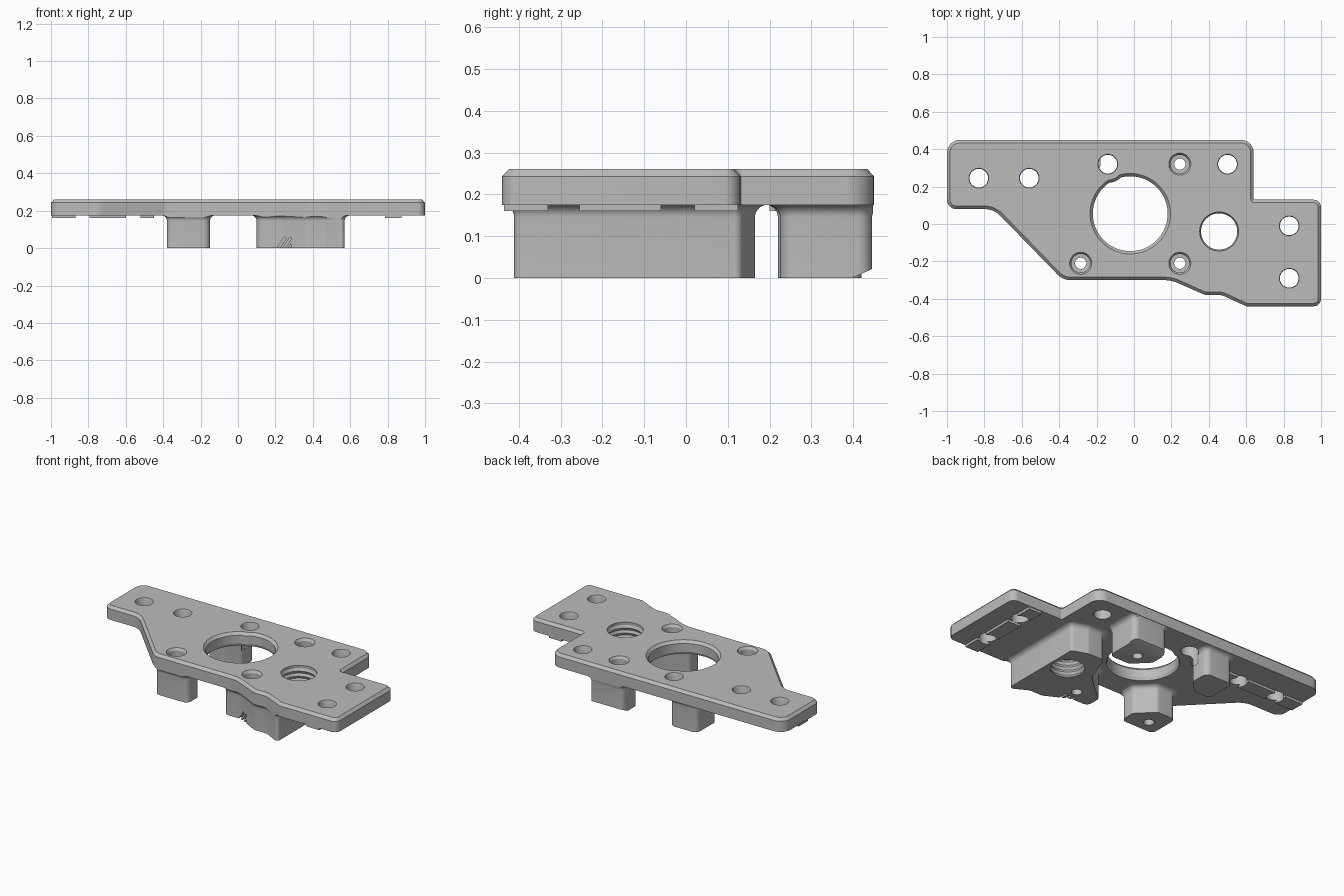
import bpy, bmesh, math
from mathutils import Vector, Matrix

if "Cube" in bpy.data.objects:
    bpy.data.objects.remove(bpy.data.objects["Cube"])

grey = bpy.data.materials.new("grey plastic")
grey.use_nodes = True
grey.diffuse_color = (0.5, 0.5, 0.5, 1)
grey.node_tree.nodes["Principled BSDF"].inputs["Base Color"].default_value = (0.5, 0.5, 0.5, 1)


def rounded(corners, steps=8):
    """Outline from (x, y, radius) corners, counter-clockwise."""
    pts, n = [], len(corners)
    for i, (x, y, r) in enumerate(corners):
        p = Vector((x, y))
        a = (Vector(corners[i - 1][:2]) - p).normalized()
        b = (Vector(corners[(i + 1) % n][:2]) - p).normalized()
        half = a.angle(b) / 2
        mid = p + (a + b).normalized() * (r / math.sin(half))
        start = p + a * (r / math.tan(half)) - mid
        end = p + b * (r / math.tan(half)) - mid
        sweep = start.angle_signed(end)
        for k in range(steps + 1):
            pts.append(mid + Matrix.Rotation(-sweep * k / steps, 2) @ start)
    return pts


def circle(x, y, r, n=48):
    return [Vector((x + r * math.cos(2 * math.pi * k / n), y + r * math.sin(2 * math.pi * k / n)))
            for k in range(n)]


def grow(pts, d):
    """Offset an outline outwards by d."""
    out = []
    for i, p in enumerate(pts):
        e = (p - pts[i - 1]).normalized()
        f = (pts[(i + 1) % len(pts)] - p).normalized()
        n1, n2 = Vector((e.y, -e.x)), Vector((f.y, -f.x))
        out.append(p + (n1 + n2) * (d / max(0.3, 1 + n1.dot(n2))))
    return out


def loft(name, outline, levels):
    """Solid from an outline stacked at (z, offset) levels."""
    bm = bmesh.new()
    rings = [[bm.verts.new((p.x, p.y, z)) for p in grow(outline, d)] for z, d in levels]
    n = len(outline)
    for lo, hi in zip(rings, rings[1:]):
        for i in range(n):
            j = (i + 1) % n
            bm.faces.new((lo[i], lo[j], hi[j], hi[i]))
    bm.faces.new(rings[0][::-1])
    bm.faces.new(rings[-1])
    return finish(name, bm)


def box(name, size, matrix):
    bm = bmesh.new()
    bmesh.ops.create_cube(bm, size=1, matrix=matrix @ Matrix.Diagonal((*size, 1)))
    return finish(name, bm)


def finish(name, bm):
    bmesh.ops.recalc_face_normals(bm, faces=bm.faces)
    mesh = bpy.data.meshes.new(name)
    bm.to_mesh(mesh)
    bm.free()
    mesh.materials.append(grey)
    ob = bpy.data.objects.new(name, mesh)
    bpy.context.collection.objects.link(ob)
    return ob


# Plate with chamfered top edge
plate_outline = rounded([
    (-1, .08, .05), (-.75, .08, .12), (-.38, -.3, .1), (.2, -.3, .2), (.38, -.38, .08),
    (.47, -.38, .08), (.6, -.44, .03), (1, -.44, .04), (1, .13, .04), (.64, .13, .006),
    (.64, .45, .07), (-1, .45, .07)])
plate = loft("plate", plate_outline, [(.175, 0), (.243, 0), (.26, -.016)])

# Legs flaring into the underside of the plate
flare = [(0, 0)] + [(.145 + .03 * math.sin(t * math.pi / 12), .03 * (1 - math.cos(t * math.pi / 12)))
                    for t in range(7)] + [(.18, .03)]
legs = {
    "front_right_leg": [(-.38, -.29, .03), (-.15, -.29, .035), (-.15, -.19, .03),
                        (-.25, -.09, .03), (-.38, -.09, .035)],
    "back_right_leg": [(-.37, .22, .03), (-.26, .22, .03), (-.18, .3, .03),
                       (-.18, .42, .035), (-.37, .42, .035)],
    "back_left_leg": [(.13, .32, .03), (.225, .225, .03), (.37, .225, .035),
                      (.37, .445, .035), (.13, .445, .035)],
    "threaded_block": [(.1, -.287, .035), (.22, -.287, .1), (.37, -.365, .06), (.46, -.365, .06),
                       (.57, -.425, .02), (.57, .13, .02), (.47, .165, .04), (.36, .165, .04),
                       (.29, -.02, .1), (.22, -.09, .05), (.1, -.19, .035)],
}
legs = [loft(name, rounded(c), flare) for name, c in legs.items()]

# Raised strips under the two ends, broken at each hole
end_holes = [(-.83, .245), (-.56, .245), (.83, -.01), (.83, -.29)]
strips = []
for lo, hi in ((-.995, -.87), (-.795, -.6), (-.52, -.45)):
    strips.append(box("right_strip", (hi - lo, .09, .02),
                      Matrix.Translation(((lo + hi) / 2, .245, .17))))
for lo, hi in ((-.435, -.33), (-.255, -.06), (.02, .125)):
    strips.append(box("left_strip", (.09, hi - lo, .02),
                      Matrix.Translation((.83, (lo + hi) / 2, .17))))

# Cutters: plain holes and stepped screw holes
cutters = []
for x, y in end_holes + [(-.14, .32), (.5, .32)]:
    cutters.append(loft("cutter", circle(x, y, .05), [(.1, 0), (.253, 0), (.27, .008)]))
for x, y in ((-.285, -.21), (.245, -.21), (.245, .32)):
    cutters.append(loft("cutter", circle(x, y, .03),
                        [(-.1, 0), (.12, 0), (.121, .02), (.245, .02), (.27, .035)]))

# Cutter: large centre opening, kept clear of the neighbouring hole
opening, keep = [], Vector((-.14, .32))
for p in circle(-.02, .055, .2, 96):
    gap = p - keep
    opening.append(keep + gap.normalized() * .1 if gap.length < .1 else p)
cutters.append(loft("cutter", opening, [(.1, .012), (.18, .006), (.19, 0), (.243, 0), (.27, .024)]))

# Cutter: threaded hole as stacked ridges
ridges = [(-.03 + .016 * k, .008 if k % 2 else 0) for k in range(18)] + [(.27, .006)]
cutters.append(loft("cutter", circle(.455, -.04, .097), ridges))

# Cutters: slanted grooves on the block and sloped foot of the back left leg
for x in (.225, .255, .285):
    cutters.append(box("cutter", (.012, .06, .1),
                       Matrix.Translation((x, -.29, .015)) @ Matrix.Rotation(.6, 4, 'Y')))
tilt = math.atan2(.02, .045)
cutters.append(box("cutter", (.4, .1, .1),
                   Matrix.Translation((.25, .42 + .05 * math.sin(tilt), .01 - .05 * math.cos(tilt)))
                   @ Matrix.Rotation(tilt, 4, 'X')))
envelope = loft("envelope", plate_outline, [(-.05, -.003), (.3, -.003)])


def cut(ob, tool, operation):
    mod = ob.modifiers.new("cut", 'BOOLEAN')
    mod.object, mod.operation, mod.solver = tool, operation, 'EXACT'


def overlaps(a, b):
    def span(o, i):
        values = [v.co[i] for v in o.data.vertices]
        return min(values), max(values)
    return all(span(a, i)[0] < span(b, i)[1] and span(b, i)[0] < span(a, i)[1] for i in range(3))


parts = [plate] + legs + strips
for ob in parts:
    if ob in legs:
        cut(ob, envelope, 'INTERSECT')
    for tool in cutters:
        if overlaps(ob, tool):
            cut(ob, tool, 'DIFFERENCE')

# Apply the cuts, drop the cutters, shade
graph = bpy.context.evaluated_depsgraph_get()
graph.update()
results = [bpy.data.meshes.new_from_object(ob.evaluated_get(graph)) for ob in parts]
for ob, mesh in zip(parts, results):
    ob.modifiers.clear()
    ob.data = mesh
for tool in cutters + [envelope]:
    bpy.data.objects.remove(tool)
bpy.ops.object.select_all(action='DESELECT')
for ob in parts:
    ob.select_set(True)
bpy.context.view_layer.objects.active = plate
bpy.ops.object.shade_smooth_by_angle(angle=math.radians(30))
